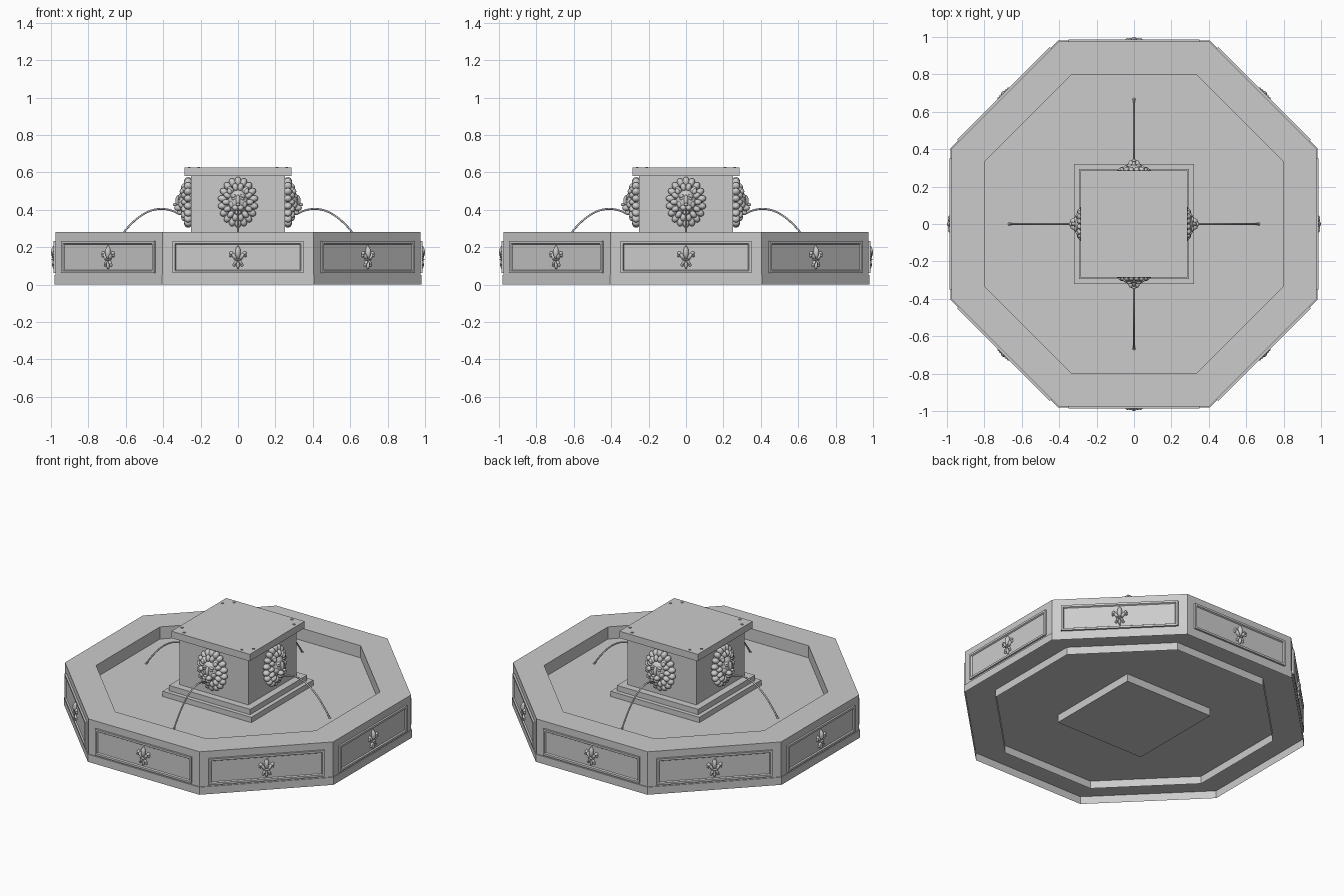
import bpy, bmesh
from math import pi, cos, sin, radians
from mathutils import Matrix, Vector

if "Cube" in bpy.data.objects:
    bpy.data.objects.remove(bpy.data.objects["Cube"])


def finish(name, bm, smooth=False):
    me = bpy.data.meshes.new(name)
    bm.to_mesh(me)
    bm.free()
    if smooth:
        for p in me.polygons:
            p.use_smooth = True
    ob = bpy.data.objects.new(name, me)
    bpy.context.collection.objects.link(ob)
    return ob


def loft(name, n, profile, bottom=False, top=False):
    """n-sided tower from (apothem, height) pairs, a flat side facing front."""
    bm = bmesh.new()
    rings = []
    for a, z in profile:
        r = a / cos(pi / n)
        rings.append([bm.verts.new((r * cos((2 * j + 1) * pi / n), r * sin((2 * j + 1) * pi / n), z))
                      for j in range(n)])
    for lo, hi in zip(rings, rings[1:]):
        for j in range(n):
            k = (j + 1) % n
            bm.faces.new((lo[j], lo[k], hi[k], hi[j]))
    if bottom:
        bm.faces.new(rings[0][::-1])
    if top:
        bm.faces.new(rings[-1])
    return finish(name, bm)


def blob(bm, loc, size, tilt=0, u=14, v=9):
    """Ellipsoid tilted in the xz plane."""
    m = Matrix.Translation(loc) @ Matrix.Rotation(tilt, 4, 'Y') @ Matrix.Diagonal((*size, 1))
    bmesh.ops.create_uvsphere(bm, u_segments=u, v_segments=v, radius=1, matrix=m)


def around(ob, n):
    """Repeat a front-facing part n times around the centre."""
    for i in range(1, n):
        c = ob.copy()
        c.name = f"{ob.name}_{i + 1}"
        c.rotation_euler.z = 2 * pi * i / n
        bpy.context.collection.objects.link(c)


# Basin, open below, with its water and hollow underside
loft("basin_wall", 8, [(.98, 0), (.98, .05), (.975, .05), (.975, .28), (.80, .28), (.80, .2)])
loft("water", 8, [(.80, .2)], top=True)
loft("basin_underside", 8, [(.98, .05)], bottom=True)
loft("inner_footing", 8, [(.80, 0), (.80, .05)])

# Stepped square pedestal with cap
loft("pedestal", 4, [(.322, 0), (.322, .235), (.295, .235), (.295, .27), (.25, .27),
                     (.25, .58), (.285, .58), (.285, .625)], bottom=True, top=True)

# Small pegs near the cap corners
bm = bmesh.new()
for sx in (-1, 1):
    for sy in (-1, 1):
        for x, y in ((.21, .26), (.26, .21)):
            bmesh.ops.create_cube(bm, size=.012, matrix=Matrix.Translation((sx * x, sy * y, .623)))
finish("cap_pegs", bm)

# Framed panel on each basin side
bm = bmesh.new()
rings = []
for hx, hz, d in ((.35, .086, .975), (.35, .086, .987), (.337, .073, .987), (.332, .068, .979)):
    rings.append([bm.verts.new((sx * hx, -d, .147 + sz * hz))
                  for sx, sz in ((-1, -1), (1, -1), (1, 1), (-1, 1))])
for a, b in zip(rings, rings[1:]):
    for j in range(4):
        k = (j + 1) % 4
        bm.faces.new((a[j], a[k], b[k], b[j]))
bm.faces.new(rings[-1])
around(finish("side_panel", bm), 8)

# Lily ornament on each panel
bm = bmesh.new()
d = -.98
blob(bm, (0, d, .172), (.015, .02, .034))
blob(bm, (0, d, .197), (.006, .012, .012))
blob(bm, (0, d, .134), (.022, .018, .006))
blob(bm, (0, d, .105), (.008, .014, .022))
for s in (-1, 1):
    blob(bm, (s * .021, d, .152), (.010, .015, .023), s * radians(35))
    blob(bm, (s * .035, d, .168), (.011, .014, .010))
    blob(bm, (s * .040, d, .155), (.006, .012, .009))
    blob(bm, (s * .014, d, .118), (.007, .013, .015), s * radians(-35))
    blob(bm, (s * .021, d, .104), (.008, .011, .007))
around(finish("lily_ornament", bm, True), 8)

# Lion mask: two rings of mane curls and a face
bm = bmesh.new()
cz = .44
blob(bm, (0, -.25, cz), (.088, .035, .115), u=24, v=12)
for n, rx, rz, y, size in ((18, .083, .11, -.267, (.019, .022, .026)),
                           (14, .062, .082, -.285, (.016, .020, .022))):
    for i in range(n):
        a = 2 * pi * (i + .5 * (n == 14)) / n
        blob(bm, (rx * sin(a), y, cz + rz * cos(a)), size, a)
blob(bm, (0, -.275, cz + .002), (.056, .048, .07), u=24, v=14)
blob(bm, (0, -.315, cz + .008), (.013, .02, .032))        # nose bridge
blob(bm, (0, -.338, cz - .012), (.012, .010, .008))       # nose
blob(bm, (0, -.308, cz - .055), (.018, .02, .014))        # chin
for s in (-1, 1):
    blob(bm, (s * .014, -.318, cz - .03), (.018, .024, .016))                 # muzzle
    blob(bm, (s * .024, -.313, cz + .018), (.011, .008, .006), s * .2)        # eye
    blob(bm, (s * .024, -.311, cz + .033), (.016, .010, .007), s * .25)       # brow
    blob(bm, (s * .032, -.300, cz - .012), (.018, .018, .02))                 # cheek
    blob(bm, (s * .045, -.300, cz + .058), (.013, .012, .016), s * .6)        # ear
around(finish("lion_mask", bm, True), 4)

# Water jet arching from each mouth
cu = bpy.data.curves.new("jet_path", 'CURVE')
cu.dimensions = '3D'
cu.bevel_depth = .005
cu.bevel_resolution = 2
cu.use_fill_caps = True
sp = cu.splines.new('POLY')
sp.points.add(20)
for i, p in enumerate(sp.points):
    r = .325 + .345 * i / 20
    p.co = (0, -r, .405 - 3.1 * (r - .41) ** 2, 1)
tmp = bpy.data.objects.new("jet_path", cu)
bpy.context.collection.objects.link(tmp)
me = bpy.data.meshes.new_from_object(tmp.evaluated_get(bpy.context.evaluated_depsgraph_get()))
bpy.data.objects.remove(tmp)
bm = bmesh.new()
bm.from_mesh(me)
blob(bm, (0, -.667, .2), (.008, .008, .006))
around(finish("water_jet", bm, True), 4)
